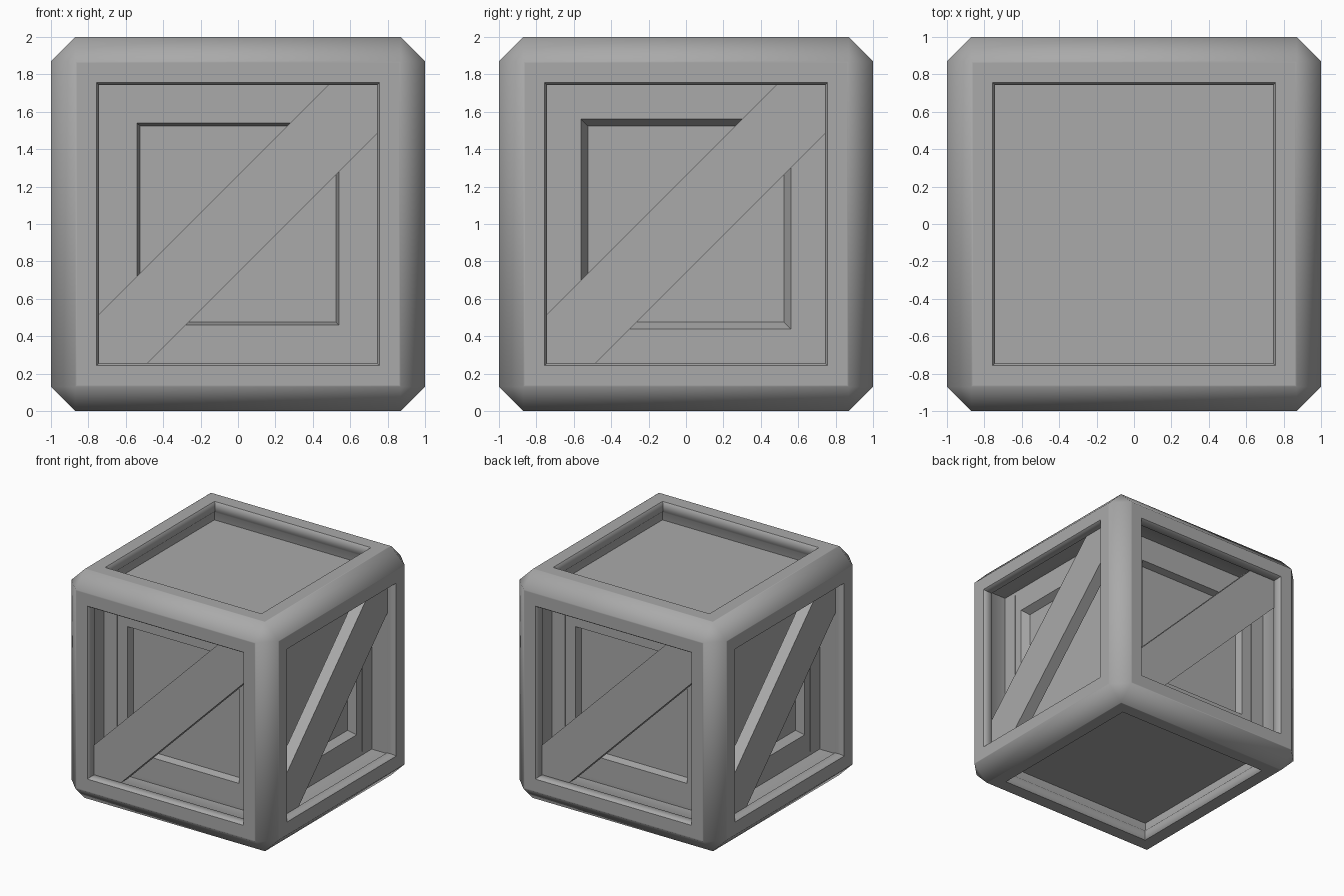
import bpy, bmesh, math
from mathutils import Matrix

if "Cube" in bpy.data.objects:
    bpy.data.objects.remove(bpy.data.objects["Cube"], do_unlink=True)

grey = bpy.data.materials.new("plain_grey")
grey.use_nodes = True
COLOUR = (0.40, 0.40, 0.40, 1)
grey.diffuse_color = COLOUR
grey.node_tree.nodes["Principled BSDF"].inputs["Base Color"].default_value = COLOUR

LIFT = Matrix.Translation((0, 0, 1))


def finish(bm, name, matrix=LIFT):
    """Turn a bmesh into a named, coloured object."""
    bm.transform(matrix)
    mesh = bpy.data.meshes.new(name)
    bm.to_mesh(mesh)
    bm.free()
    mesh.materials.append(grey)
    obj = bpy.data.objects.new(name, mesh)
    bpy.context.collection.objects.link(obj)
    return obj


def inset(bm, face, half, depth):
    """Inset a square face to a new half width, sunk to a depth below its plane."""
    normal = face.normal.copy()
    centre = face.calc_center_median()
    old_half = math.sqrt(face.calc_area()) / 2
    bmesh.ops.inset_region(bm, faces=[face], thickness=0.001, depth=0)
    for v in face.verts:
        offset = v.co - centre
        v.co = centre + offset * (half / (old_half - 0.001)) - normal * depth


# Frame: chamfered cube, each side opened through a rounded lip
LIP = ((0.86, 0), (0.765, 0), (0.755, 0), (0.744, 0.015),
       (0.742, 0.065), (0.76, 0.02), (0.76, 0.17))
bm = bmesh.new()
bmesh.ops.create_cube(bm, size=2)
bmesh.ops.bevel(bm, geom=bm.edges[:], offset=0.13, segments=1, affect='EDGES')
bm.normal_update()
sides = [f for f in bm.faces if f.calc_area() > 2]
for face in sides:
    for half, depth in LIP:
        inset(bm, face, half, depth)
bmesh.ops.delete(bm, geom=sides, context='FACES')
frame = finish(bm, "frame")
bpy.ops.object.select_all(action='DESELECT')
frame.select_set(True)
bpy.context.view_layer.objects.active = frame
bpy.ops.object.shade_smooth_by_angle(angle=math.radians(48))


def panel_box(outer, thickness):
    """Slab facing -y with its outer face at the given distance."""
    bm = bmesh.new()
    bmesh.ops.create_cube(bm, size=2)
    bmesh.ops.scale(bm, verts=bm.verts, vec=(0.76, thickness / 2, 0.76))
    bmesh.ops.translate(bm, verts=bm.verts, vec=(0, thickness / 2 - outer, 0))
    bm.normal_update()
    return bm


# Plain top and bottom panels
for name, angle in (("top_panel", -90), ("bottom_panel", 90)):
    finish(panel_box(0.835, 0.06), name,
           LIFT @ Matrix.Rotation(math.radians(angle), 4, 'X'))

# Side panels with a sunken centre, each crossed by a raised diagonal plank
SIDES = (("front", 0.54, 0.015), ("right", 0.56, 0.035),
         ("back", 0.54, 0.015), ("left", 0.56, 0.035))
LONG, SHORT = 0.745, 0.485
half_outline = [(-SHORT, -LONG), (LONG, SHORT), (LONG, LONG)]
outline = half_outline + [(-x, -z) for x, z in half_outline]

for i, (name, opening, slope) in enumerate(SIDES):
    turn = LIFT @ Matrix.Rotation(i * math.pi / 2, 4, 'Z')

    bm = panel_box(0.755, 0.12)
    face = min(bm.faces, key=lambda f: f.calc_center_median().y)
    inset(bm, face, opening, 0)
    inset(bm, face, opening - slope, 0.065)
    finish(bm, name + "_panel", turn)

    bm = bmesh.new()
    plank = bm.faces.new([bm.verts.new((x, -0.925, z)) for x, z in outline])
    grown = bmesh.ops.extrude_face_region(bm, geom=[plank])["geom"]
    bmesh.ops.translate(bm, vec=(0, 0.105, 0),
                        verts=[v for v in grown if isinstance(v, bmesh.types.BMVert)])
    bmesh.ops.recalc_face_normals(bm, faces=bm.faces)
    finish(bm, name + "_plank", turn)
